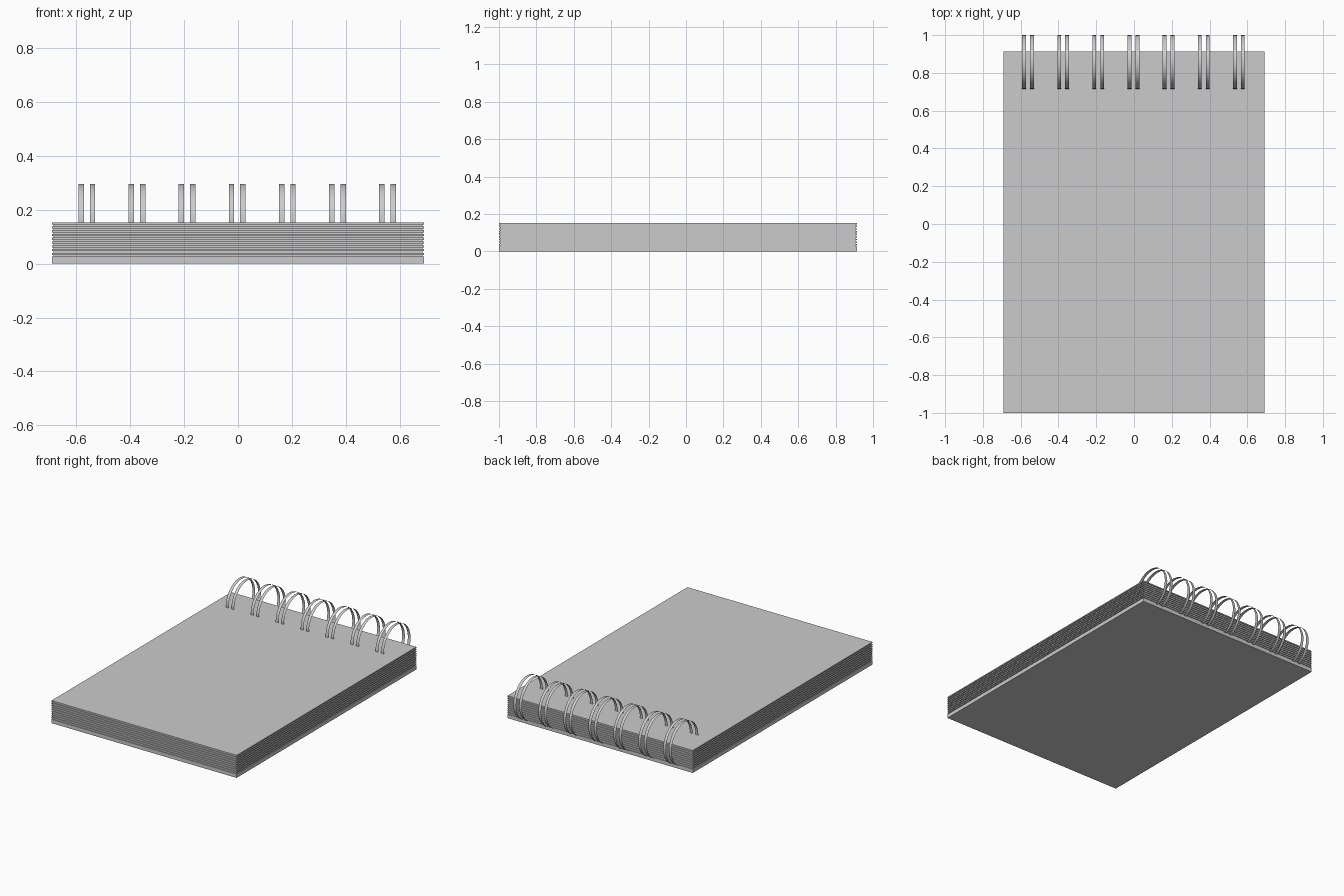
import bpy, math

if "Cube" in bpy.data.objects:
    bpy.data.objects.remove(bpy.data.objects["Cube"])

W, Y0, Y1, H = 0.69, -1.0, 0.913, 0.152


def box(name, x, y0, y1, z0, z1):
    v = [(sx, y, z) for z in (z0, z1) for sx, y in ((-x, y0), (x, y0), (x, y1), (-x, y1))]
    f = [(3, 2, 1, 0), (4, 5, 6, 7)] + [(i, (i + 1) % 4, (i + 1) % 4 + 4, i + 4) for i in range(4)]
    me = bpy.data.meshes.new(name)
    me.from_pydata(v, [], f)
    ob = bpy.data.objects.new(name, me)
    bpy.context.collection.objects.link(ob)
    return ob


# thick backing board
BOARD = 0.026
box("backing_board", W, Y0, Y1, 0, BOARD)

# slightly recessed block filling the gaps between sheets
IN = 0.006
box("page_block", W - IN, Y0 + IN, Y1 - IN, BOARD, H - 0.004)

# stacked sheets, the last one being the front cover
N = 9
pitch = (H - BOARD) / N
for i in range(N):
    top = BOARD + (i + 1) * pitch
    box("front_cover" if i == N - 1 else f"sheet_{i + 1}", W, Y0, Y1, top - pitch * 0.55, top)

# binding: pairs of flat ribbon loops threaded through the back edge
R, CY, CZ, SEG = 0.1425, 0.8575, 0.1525, 32
for k in range(7):
    for s in (-1, 1):
        cx = -0.003 + (k - 3) * 0.186 + s * 0.021
        verts, faces = [], []
        for i in range(SEG):
            a = 2 * math.pi * i / SEG
            y, z = CY + R * math.cos(a), CZ + R * math.sin(a)
            verts += [(cx - 0.01, y, z), (cx + 0.01, y, z)]
            j = (i + 1) % SEG
            faces.append((2 * i, 2 * j, 2 * j + 1, 2 * i + 1))
        me = bpy.data.meshes.new("binding_ring")
        me.from_pydata(verts, [], faces)
        me.shade_smooth()
        bpy.context.collection.objects.link(bpy.data.objects.new("binding_ring", me))
